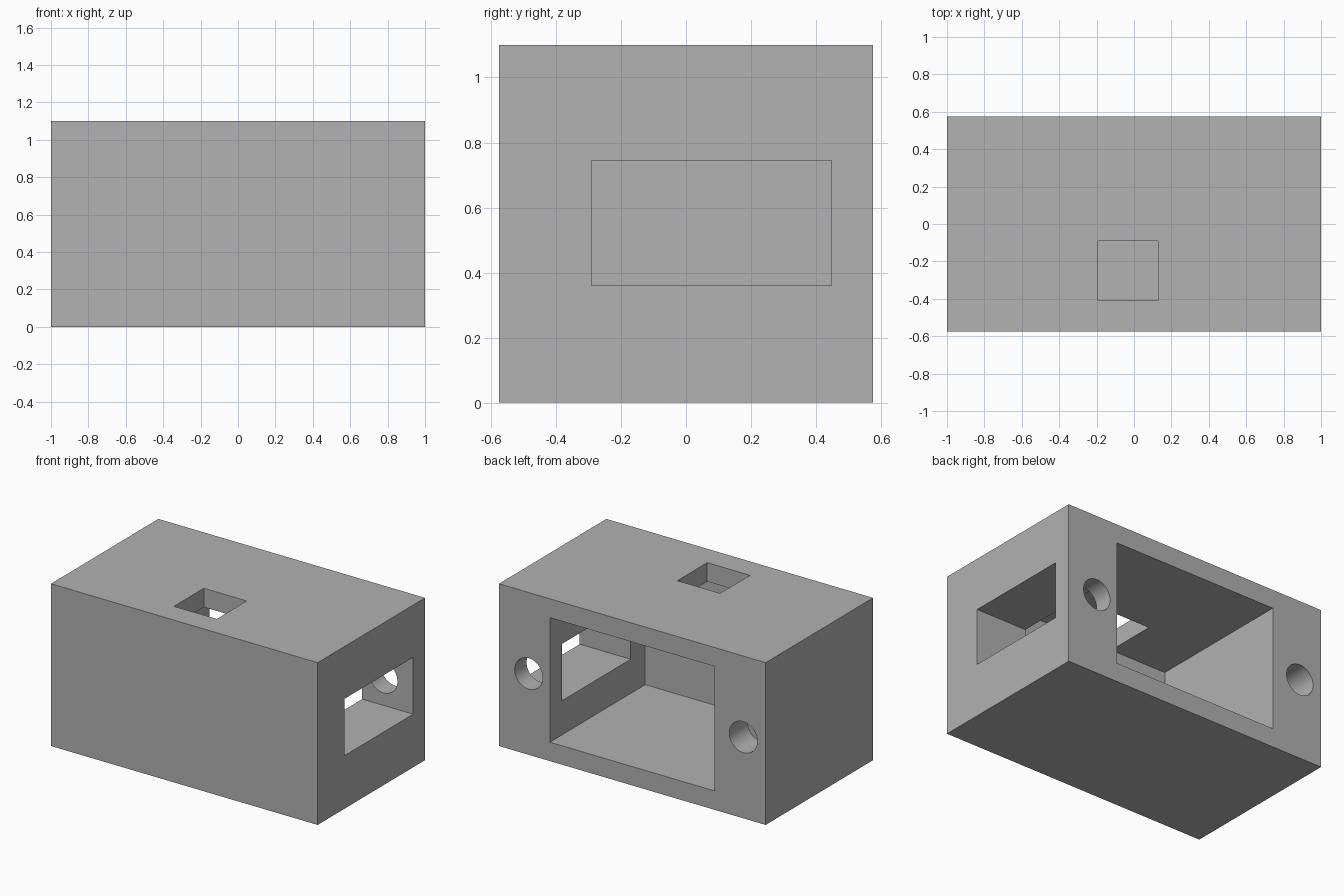
import bpy
import math

if "Cube" in bpy.data.objects:
    bpy.data.objects.remove(bpy.data.objects["Cube"], do_unlink=True)

# Overall size of the housing
HALF_X, HALF_Y, HEIGHT = 1.0, 0.575, 1.1
HOLE_DEPTH = 0.195

grey = bpy.data.materials.new("light grey")
grey.use_nodes = True
grey.diffuse_color = (0.445, 0.445, 0.445, 1)
grey.node_tree.nodes["Principled BSDF"].inputs["Base Color"].default_value = grey.diffuse_color


def box(name, low, high):
    """Axis-aligned box between two corners."""
    centre = [(a + b) / 2 for a, b in zip(low, high)]
    bpy.ops.mesh.primitive_cube_add(size=1, location=centre)
    obj = bpy.context.object
    obj.name = name
    obj.scale = [b - a for a, b in zip(low, high)]
    bpy.ops.object.transform_apply(location=True, rotation=False, scale=True)
    obj.data.materials.append(grey)
    return obj


def back_hole(name, x):
    """Round cutter sunk into the back face."""
    length = HOLE_DEPTH + 0.1
    y = HALF_Y - HOLE_DEPTH + length / 2
    bpy.ops.mesh.primitive_cylinder_add(
        vertices=48, radius=0.105, depth=length,
        location=(x, y, HEIGHT / 2), rotation=(math.pi / 2, 0, 0))
    obj = bpy.context.object
    obj.name = name
    obj.data.materials.append(grey)
    return obj


# Solid outer block
housing = box("housing", (-HALF_X, -HALF_Y, 0), (HALF_X, HALF_Y, HEIGHT))

# Main cavity, side window, top window and the two mounting holes
cutters = [
    box("cavity_cutter", (-0.618, -0.446, 0.128), (0.618, 0.7, 0.972)),
    box("side_window_cutter", (0.5, -0.29, 0.36), (1.1, 0.448, 0.745)),
    box("top_window_cutter", (-0.193, -0.41, 0.9), (0.128, -0.09, 1.2)),
    back_hole("left_hole_cutter", 0.777),
    back_hole("right_hole_cutter", -0.832),
]

# Cut each opening and drop its cutter
for cutter in cutters:
    bpy.ops.object.select_all(action="DESELECT")
    housing.select_set(True)
    bpy.context.view_layer.objects.active = housing
    cut = housing.modifiers.new(cutter.name, "BOOLEAN")
    cut.operation = "DIFFERENCE"
    cut.solver = "EXACT"
    cut.object = cutter
    bpy.ops.object.modifier_apply(modifier=cut.name)
    bpy.data.objects.remove(cutter, do_unlink=True)

# Smooth hole walls, crisp box edges
bpy.ops.object.shade_smooth_by_angle(angle=math.radians(30))
